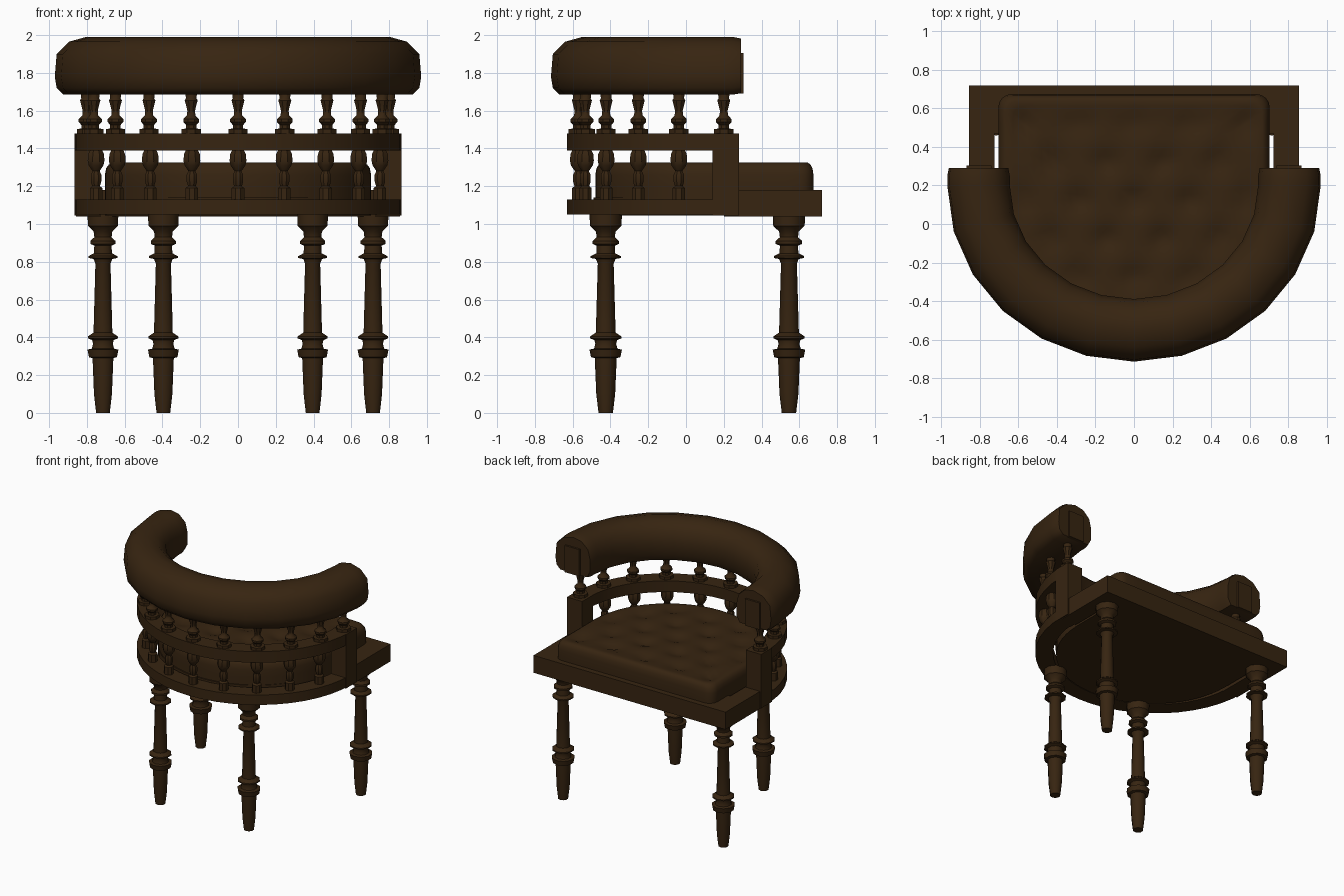
import bpy, bmesh, math
from math import sin, cos, pi, sqrt, radians

if "Cube" in bpy.data.objects:
    bpy.data.objects.remove(bpy.data.objects["Cube"])

wood = bpy.data.materials.new("dark brown")
wood.diffuse_color = (0.038, 0.018, 0.0055, 1)
wood.use_nodes = True
wood.node_tree.nodes["Principled BSDF"].inputs["Base Color"].default_value = wood.diffuse_color
CY = 0.2  # centre of the elliptical back


def finish(name, bm, angle=None):
    bmesh.ops.recalc_face_normals(bm, faces=bm.faces)
    me = bpy.data.meshes.new(name)
    bm.to_mesh(me)
    bm.free()
    ob = bpy.data.objects.new(name, me)
    bpy.context.collection.objects.link(ob)
    me.materials.append(wood)
    if angle:
        bpy.ops.object.select_all(action='DESELECT')
        ob.select_set(True)
        bpy.context.view_layer.objects.active = ob
        bpy.ops.object.shade_smooth_by_angle(angle=radians(angle))
    return ob


def box(name, x0, x1, y0, y1, z0, z1):
    bm = bmesh.new()
    bmesh.ops.create_cube(bm, size=1)
    for v in bm.verts:
        v.co = ((x0 + x1) / 2 + v.co.x * (x1 - x0), (y0 + y1) / 2 + v.co.y * (y1 - y0),
                (z0 + z1) / 2 + v.co.z * (z1 - z0))
    return finish(name, bm)


def skin(bm, rings, caps=True):
    """Bridge closed rings of points, capping both ends."""
    vr = [[bm.verts.new(p) for p in r] for r in rings]
    n = len(vr[0])
    for a, b in zip(vr, vr[1:]):
        for i in range(n):
            j = (i + 1) % n
            bm.faces.new((a[i], a[j], b[j], b[i]))
    if caps:
        bm.faces.new(vr[0])
        bm.faces.new(vr[-1])
    return vr


def turned(name, x, y, profile, sides, angle=40):
    """Lathe a (z, radius) profile."""
    bm = bmesh.new()
    skin(bm, [[(x + r * cos(2 * pi * (i + .5) / sides), y + r * sin(2 * pi * (i + .5) / sides), z)
               for i in range(sides)] for z, r in profile])
    return finish(name, bm, angle)


def sweep(name, a, b, section, segs, ends, angle):
    """Sweep an (offset, z) section round the half ellipse; ends = (y, section scale)."""
    stations = [(-a, y, -1, 0, s) for y, s in reversed(ends)]
    for k in range(segs + 1):
        t = -pi / 2 + pi * k / segs
        nx, ny = sin(t) / a, -cos(t) / b
        l = sqrt(nx * nx + ny * ny)
        stations.append((a * sin(t), CY - b * cos(t), nx / l, ny / l, 1))
    stations += [(a, y, 1, 0, s) for y, s in ends]
    zc = sum(z for _, z in section) / len(section)
    bm = bmesh.new()
    skin(bm, [[(x + nx * o * s, y + ny * o * s, zc + (z - zc) * s) for o, z in section]
              for x, y, nx, ny, s in stations])
    return finish(name, bm, angle)


def outline(hw, back, front, rad):
    """D-shaped seat outline: elliptical back, straight front, rounded front corners."""
    pts = [(hw * sin(t), CY - (CY - back) * cos(t))
           for t in [-pi / 2 + pi * k / 28 for k in range(29)]]
    side = [CY + (front - rad - CY) * k / 5 for k in range(1, 5)]
    pts += [(hw, y) for y in side]
    arc = [pi / 2 * k / 4 for k in range(5)]
    pts += [(hw - rad + rad * cos(t), front - rad + rad * sin(t)) for t in arc]
    pts += [((hw - rad) * (1 - k / 6), front) for k in range(1, 12)]
    pts += [(-hw + rad - rad * sin(t), front - rad + rad * cos(t)) for t in arc]
    pts += [(-hw, y) for y in reversed(side)]
    return pts


# seat frame: curved rim, front rail, side rails
def rect(z0, z1):
    return [(-.065, z0), (.065, z0), (.065, z1), (-.065, z1)]


sweep("seat_rim", .8, .765, rect(1.05, 1.13), 24, [(.25, 1)], 30)
box("front_rail", -.857, .857, .47, .72, 1.04, 1.18)
for s, side in ((-1, "left"), (1, "right")):
    xs = sorted((s * .725, s * .857))
    box(side + "_side_rail", *xs, .2, .47, 1.04, 1.18)
    xs = sorted((s * .73, s * .866))
    box(side + "_arm_post", *xs, .14, .28, 1.045, 1.48)
    xs = sorted((s * .74, s * .87))
    box(side + "_arm_end_block", *xs, .2, .305, 1.69, 1.905)

# seat panel under the cushion
bm = bmesh.new()
po = outline(.703, -.49, .66, .04)
skin(bm, [[(x, y, z) for x, y in po] for z in (1.045, 1.14)])
finish("seat_panel", bm, 30)

# tufted cushion
buttons = [(bx * .29 + (.145 if r % 2 else 0), -.28 + r * .2)
           for r in range(5) for bx in range(-2, 3)]
buttons = [(x, y) for x, y in buttons if abs(x) < .6 and y > -.3 and (y > -.1 or abs(x) < .4)]


def top_z(x, y):
    dip = sum(math.exp(-((x - bx) ** 2 + (y - by) ** 2) / .004) for bx, by in buttons)
    return 1.325 - .028 * min(dip, 1)


co = outline(.705, -.48, .675, .07)
bm = bmesh.new()
rings = [[(x, y, z) for x, y in co] for z in (1.13, 1.2, 1.26)]
for s, drop in ((.99, .03), (.97, .01), (.945, 0)):
    rings.append([(x * s, .12 + (y - .12) * s, 1.325 - drop) for x, y in co])
for k in range(17, 0, -1):
    s = .945 * k / 18
    rings.append([(x * s, .12 + (y - .12) * s, top_z(x * s, .12 + (y - .12) * s)) for x, y in co])
skin(bm, rings)
finish("seat_cushion", bm, 60)

# middle rail and padded top rail
sweep("middle_rail", .8, .765, rect(1.39, 1.48), 24, [(.27, 1)], 30)
pad = [(-.13, 1.685), (.12, 1.685), (.155, 1.72), (.165, 1.78), (.155, 1.9), (.09, 1.965),
       (.0, 1.99), (-.08, 1.975), (-.14, 1.92), (-.16, 1.84), (-.16, 1.74)]
sweep("padded_back_rail", .805, .75, pad, 12, [(.25, 1), (.29, .95)], 50)

# spindles, evenly spaced round the ellipse
lower = [(1.12, .036), (1.19, .036), (1.2, .022), (1.225, .03), (1.26, .03), (1.28, .02),
         (1.31, .042), (1.335, .048), (1.37, .045), (1.395, .032)]
upper = [(1.47, .055), (1.503, .055), (1.505, .03), (1.525, .03), (1.54, .045), (1.555, .045),
         (1.575, .024), (1.6, .022), (1.63, .03), (1.655, .037), (1.665, .03), (1.7, .034)]
for k in range(-5, 6):
    t = radians(18 * k)
    x, y = .802 * sin(t), CY - .77 * cos(t)
    turned("upper_spindle", x, y, upper, 8)
    if abs(k) < 5:
        turned("lower_spindle", x * .985, y, lower, 8)

# turned legs
leg = [(0, .038), (.1, .05), (.29, .058), (.295, .078), (.335, .086), (.34, .062), (.365, .055),
       (.385, .06), (.395, .083), (.405, .083), (.425, .052), (.44, .052), (.79, .042), (.815, .052),
       (.82, .08), (.83, .08), (.845, .05), (.885, .048), (.895, .07), (.91, .07), (.93, .048),
       (.96, .052), (.99, .083), (1.05, .086)]
for s, side in ((-1, "left"), (1, "right")):
    turned(side + "_front_leg", s * .715, .545, leg, 10)
    turned(side + "_back_leg", s * .395, -.425, leg, 10)
